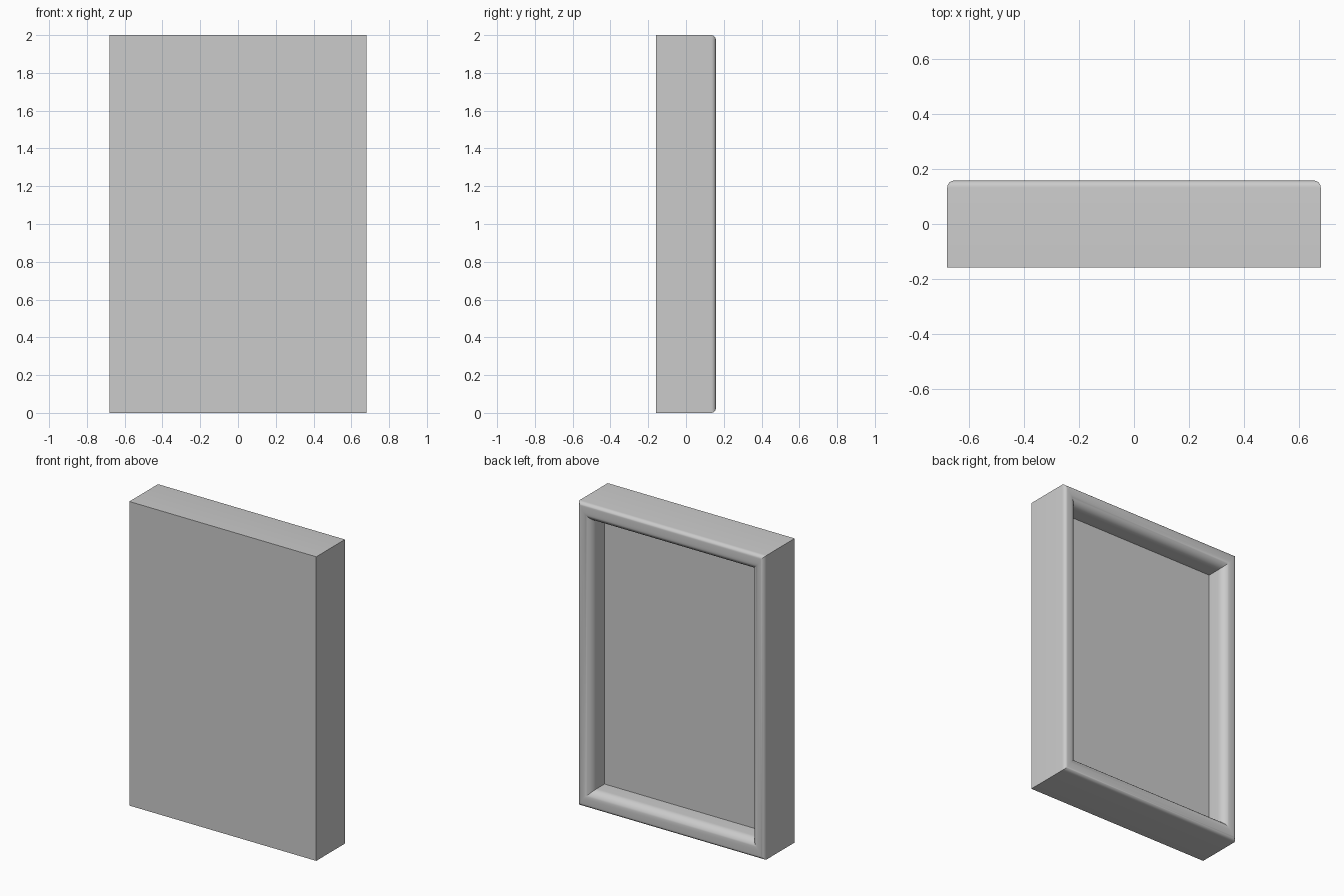
import bpy, bmesh, math

if "Cube" in bpy.data.objects:
    bpy.data.objects.remove(bpy.data.objects["Cube"])

W, D, H = 0.68, 0.158, 1.0      # half sizes
TX, TZ = 0.10, 0.115            # rim widths at sides and at top/bottom
DEPTH = 0.14                    # recess depth
R_OUT, R_IN = 0.025, 0.058      # rim edge radii


def arc(radius, steps):
    return [(radius * math.sin(a), radius * math.cos(a))
            for a in (i * math.pi / 2 / steps for i in range(steps + 1))]


# Rim profile as (inset in x, inset in z, y), from front edge over the rim to the recess floor
profile = [(0, 0, -D)]
for s, c in reversed(arc(R_OUT, 6)):
    profile.append((R_OUT - s, R_OUT - s, D - R_OUT + c))
for s, c in arc(R_IN, 10):
    profile.append((TX - R_IN + s, TZ - R_IN + s, D - R_IN + c))
profile.append((TX, TZ, D - DEPTH))

# Sweep the profile around the rectangle
bm = bmesh.new()
rings = []
for ix, iz, y in profile:
    x, z = W - ix, H - iz
    rings.append([bm.verts.new((sx * x, y, H + sz * z))
                  for sx, sz in ((-1, -1), (1, -1), (1, 1), (-1, 1))])
for a, b in zip(rings, rings[1:]):
    for i in range(4):
        j = (i + 1) % 4
        bm.faces.new((a[i], a[j], b[j], b[i]))

# Front panel and recess floor
bm.faces.new(rings[0])
bm.faces.new(rings[-1])
bmesh.ops.recalc_face_normals(bm, faces=bm.faces)

mesh = bpy.data.meshes.new("framed_panel")
bm.to_mesh(mesh)
bm.free()
panel = bpy.data.objects.new("framed_panel", mesh)
bpy.context.collection.objects.link(panel)
bpy.context.view_layer.objects.active = panel
panel.select_set(True)
bpy.ops.object.shade_smooth_by_angle(angle=math.radians(30))
